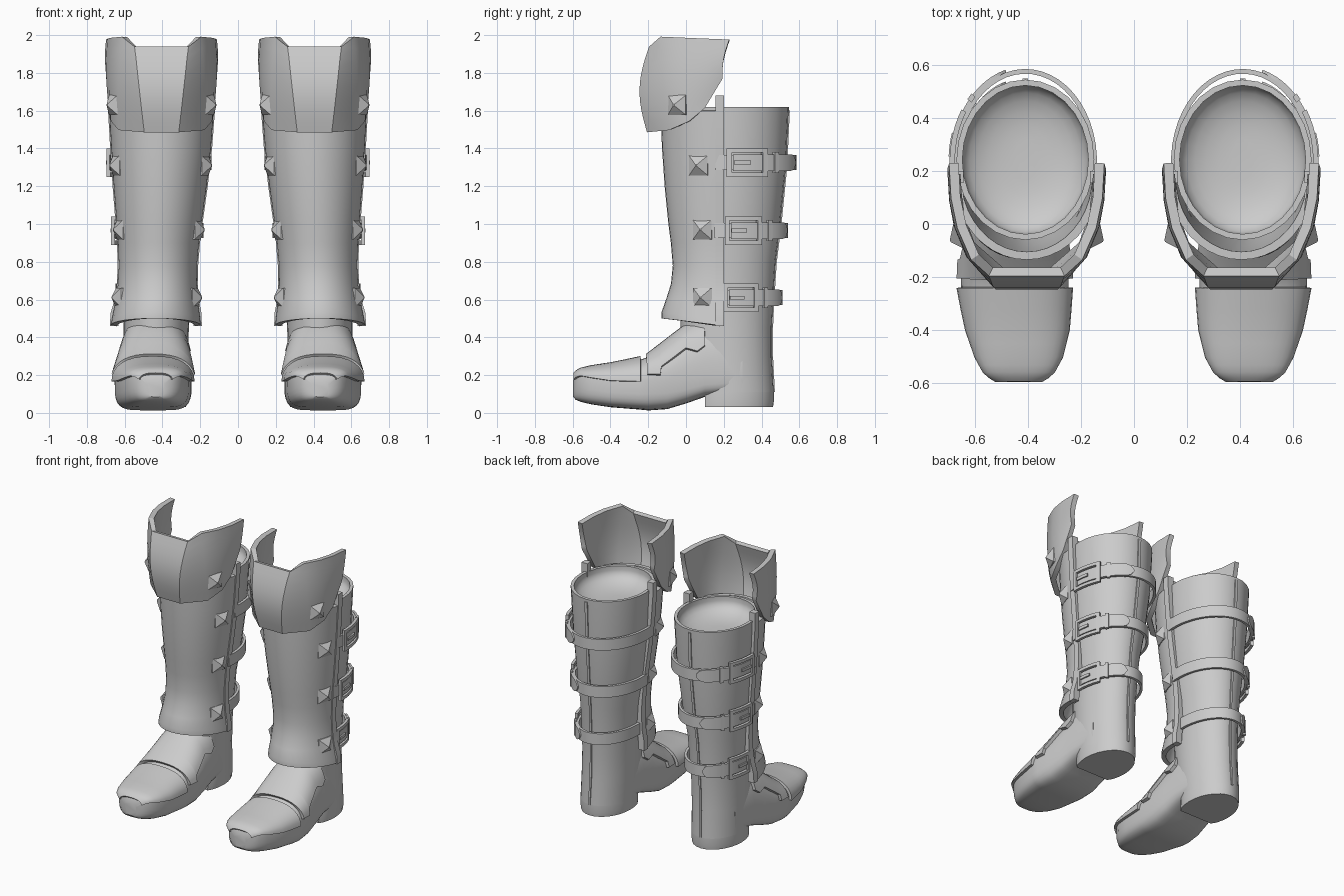
import bpy, bmesh, math
from mathutils import Vector
from math import sin, cos, pi, asin

if "Cube" in bpy.data.objects:
    bpy.data.objects.remove(bpy.data.objects["Cube"])

grey = bpy.data.materials.new("plain grey")
grey.diffuse_color = (0.6, 0.6, 0.6, 1)
grey.use_nodes = True
grey.node_tree.nodes["Principled BSDF"].inputs["Base Color"].default_value = grey.diffuse_color


def table(rows, k):
    """Linear lookup of the columns after the first in a sorted table."""
    if k <= rows[0][0]:
        return rows[0][1:]
    for a, b in zip(rows, rows[1:]):
        if k <= b[0]:
            t = (k - a[0]) / (b[0] - a[0])
            return [p + (q - p) * t for p, q in zip(a[1:], b[1:])]
    return rows[-1][1:]


def finish(name, bm, thick=0):
    bmesh.ops.recalc_face_normals(bm, faces=bm.faces)
    me = bpy.data.meshes.new(name)
    bm.to_mesh(me)
    bm.free()
    me.materials.append(grey)
    ob = bpy.data.objects.new(name, me)
    bpy.context.collection.objects.link(ob)
    if thick:
        s = ob.modifiers.new("thickness", 'SOLIDIFY')
        s.thickness, s.offset = thick, 0
    ob.modifiers.new("pair", 'MIRROR')   # the other boot


def skin(bm, rings, closed=True, caps=(False, False)):
    vs = [[bm.verts.new(p) for p in r] for r in rings]
    n = len(vs[0])
    for a, b in zip(vs, vs[1:]):
        for i in range(n if closed else n - 1):
            j = (i + 1) % n
            bm.faces.new((a[i], a[j], b[j], b[i]))
    for ring, cap in ((vs[0], caps[0]), (vs[-1], caps[1])):
        if cap:
            bm.faces.new(ring)


def loft(name, rings, closed=True, caps=(False, False), thick=0):
    bm = bmesh.new()
    skin(bm, rings, closed, caps)
    finish(name, bm, thick)


# Leg: z, left x, right x, front y, back y
LEG = [(0.11, .272, .608, .0, .465), (.3, .265, .607, -.02, .455), (.45, .26, .605, -.03, .455),
       (.6, .25, .607, -.03, .462), (.8, .235, .615, -.03, .475), (1.0, .2, .635, -.05, .50),
       (1.3, .165, .655, -.06, .53), (1.62, .15, .67, -.06, .545)]


def on_leg(a, z, off=0.0):
    xl, xr, yf, yb = table(LEG, z)
    return Vector(((xl + xr) / 2 + ((xr - xl) / 2 + off) * cos(a),
                   (yf + yb) / 2 + ((yb - yf) / 2 + off) * sin(a), z))


N = 28


def leg_ring(z, off=0.0, dz=0.0):
    return [on_leg(2 * pi * i / N, z, off) + Vector((0, 0, dz)) for i in range(N)]


# Leg with its rim and the shallow hollow that closes the top
loft("leg", [leg_ring(r[0]) for r in LEG] + [leg_ring(1.62, -.022)] +
     [leg_ring(1.62, -.022 - .2 * (1 - cos(t * pi / 12)), -.03 - .09 * sin(t * pi / 12))
      for t in range(7)], caps=(True, True))


# Curved box lying on the leg; half(t) gives its half height along its length
def patch(bm, a0, a1, zc, low, high, off, thick, steps=4, half=lambda t: 1, slack=0.0):
    rings = []
    for i in range(steps + 1):
        t = i / steps
        a = a0 + (a1 - a0) * t
        r = []
        for h, o in ((low, off), (high, off), (high, off + thick), (low, off + thick)):
            p = on_leg(a, zc, o)
            p.z += h * half(t)
            p.y += slack * max(0, sin(a))
            r.append(p)
        rings.append(r)
    skin(bm, rings, caps=(True, True))


# Straps, buckles and strap ends
straps, buckles, tongues = bmesh.new(), bmesh.new(), bmesh.new()
for z, sl in ((1.325, .03), (.965, .02), (.61, .025)):
    patch(straps, -.25, pi + .2, z, -.04, .04, .006, .018, 28, slack=sl)
    o = .02
    patch(buckles, -.06, .02, z, -.075, .075, o, .02, 1, slack=sl)
    patch(buckles, .49, .57, z, -.075, .075, o, .02, 1, slack=sl)
    for s in (-1, 1):
        patch(buckles, .02, .49, z, s * .064 - .011, s * .064 + .011, o, .02, slack=sl)
    patch(buckles, .05, .3, z, -.01, .01, o, .024, slack=sl)
    patch(buckles, .7, .78, z, -.055, .055, o, .02, 1, slack=sl)
    patch(tongues, .04, 1.3, z, -.044, .044, o, .014, 16,
          lambda t: 1 if t < .82 else max(.15, math.sqrt(max(0, 1 - ((t - .82) / .18) ** 2))), sl)
finish("strap", straps)
finish("buckle", buckles)
finish("strap_end", tongues)

# Back seam
loft("back_seam", [[on_leg(pi / 2 + da, z, o) for da, o in
                    ((-.04, -.01), (.04, -.01), (.04, .006), (-.04, .006))]
                   for z in (.11, .3, .45, .6, .8, 1.0, 1.3, 1.6)], caps=(True, True))


# Heel
def heel_ring(z, s):
    return [(.44 + .168 * s * cos(a), max(.1, .2325 + .2325 * s * sin(a)), z)
            for a in (2 * pi * i / N for i in range(N))]


loft("heel", [heel_ring(.03, .98), heel_ring(.06, 1), heel_ring(.11, 1)], caps=(True, True))

# Foot: y, centre x, half width, bottom z, widest z, top z
FOOT = [(-.597, .435, .045, .085, .15, .175), (-.585, .435, .085, .07, .185, .205),
        (-.555, .435, .12, .058, .195, .222), (-.5, .435, .15, .045, .185, .235),
        (-.4, .44, .18, .03, .17, .25),
        (-.25, .45, .202, .018, .165, .28), (-.2, .45, .203, .013, .17, .295),
        (-.1, .445, .2, .02, .17, .375), (0, .442, .19, .05, .18, .45),
        (.1, .44, .18, .085, .2, .5), (.2, .44, .172, .1, .2, .5), (.3, .44, .16, .1, .2, .48)]


def foot_pt(y, a, off=0.0):
    cx, hw, zb, zm, zt = table(FOOT, y)
    c, s = cos(a), sin(a)
    x = cx + (hw + off) * math.copysign(abs(c) ** (.8 if s > 0 else .4), c)
    z = zm + (zt + off - zm) * s ** .9 if s > 0 else zm - (zm - zb) * abs(s) ** .5
    return (x, y, z)


loft("foot", [[foot_pt(r[0], 2 * pi * i / 32) for i in range(32)] for r in FOOT],
     caps=(True, True))

# Toe cap
loft("toe_cap", [[foot_pt(y, pi * i / 16, .008) for i in range(17)]
                 for y in (-.588, -.575, -.555, -.53, -.5, -.45, -.4, -.32, -.24)],
     closed=False, thick=.02)

# Instep plate with a stepped lower edge: y, edge z
steps = []
for y, low in ((-.205, .2), (-.135, .2), (-.13, .24), (-.06, .29), (0, .335), (.06, .32), (.1, .35)):
    cx, hw, zb, zm, zt = table(FOOT, y)
    a0 = asin(max(.02, (low - zm) / (zt - zm)) ** (1 / .9))
    steps.append([foot_pt(y, a0 + (pi - 2 * a0) * i / 16, .01) for i in range(17)])
loft("instep_plate", steps, closed=False, thick=.022)

# Shin guard: z, centre x, half width, front y
SHIN = [(.5, .435, .224, -.115), (.53, .434, .22, -.115), (.6, .43, .203, -.09), (.68, .427, .195, -.065),
        (.78, .424, .193, -.055), (.9, .421, .2, -.065), (1.0, .418, .21, -.078),
        (1.2, .412, .232, -.098), (1.4, .407, .25, -.112), (1.6, .405, .263, -.12)]


def shin_pt(z, a, off=0.0):
    cx, hw, yf = table(SHIN, z)
    return Vector((cx + (hw + off) * cos(a), .18 - (.18 - yf + off) * sin(a), z))


shin = []
for r in SHIN:
    ring = [shin_pt(r[0], pi * i / 20) for i in range(21)]
    if r[0] < .55:          # lower rim dips toward the back
        for p in ring:
            p.z -= .04 * (p.y + .115) / .3
    shin.append(ring)
loft("shin_guard", shin, closed=False, thick=.03)

# Upright borders of the shin guard
border = bmesh.new()
for side in (1, -1):
    rings = []
    for z in (.46, .53, .6, .68, .78, .9, 1.0, 1.2, 1.4, 1.6, 1.68):
        cx, hw, yf = table(SHIN, z)
        rings.append([(cx + side * (hw + o), y, z) for o, y in
                      ((-.025, .155), (.02, .155), (.02, .2), (-.025, .2))])
    skin(border, rings, caps=(True, True))
finish("guard_border", border)

# Knee cuff: top and bottom point of each column, half of it, rear to front
COLS = [((.275, .23, 1.975), (.268, .19, 1.77)), ((.268, .1, 1.98), (.262, .1, 1.615)),
        ((.245, -.01, 1.985), (.25, .02, 1.545)), ((.195, -.125, 1.99), (.212, -.08, 1.5)),
        ((.135, -.18, 1.935), (.085, -.19, 1.49))]
cols = COLS + [tuple((-p[0], p[1], p[2]) for p in c) for c in reversed(COLS)]
cuff = []
for i, (top, bot) in enumerate(cols):
    bulge = Vector((0, -.045, 0)) if i in (4, 5) else Vector((.01 if i < 4 else -.01, -.01, 0))
    cuff.append([Vector(bot).lerp(Vector(top), t / 8) + bulge * sin(pi * t / 8) + Vector((.405, 0, 0))
                 for t in range(9)])
loft("knee_cuff", cuff, closed=False, thick=.036)

# Pyramid studs on both sides of guard and cuff
studs = bmesh.new()


def stud(p, n):
    u = Vector((0, 0, 1)).cross(n).normalized()
    v = n.cross(u)
    rings = [[p + n * h + (u * i + v * j) * s for i, j in ((-1, -1), (1, -1), (1, 1), (-1, 1))]
             for h, s in ((-.02, .052), (.008, .052), (.045, .004))]
    skin(studs, rings, caps=(True, True))


for side in (1, -1):
    for y, z in ((.07, 1.31), (.09, .97), (.09, .61)):
        cx, hw, yf = table(SHIN, z)
        a = asin((.18 - y) / (.18 - yf))
        a = a if side > 0 else pi - a
        stud(shin_pt(z, a, .005), Vector((cos(a) / hw, -sin(a) / (.18 - yf), 0)).normalized())
    stud(Vector((.405 + side * .248, -.045, 1.63)), Vector((side * .9, -.43, 0)).normalized())
finish("stud", studs)

# Bake modifiers, then smooth with sharp edges kept
bpy.ops.object.select_all(action='SELECT')
bpy.context.view_layer.objects.active = bpy.context.selected_objects[0]
bpy.ops.object.convert(target='MESH')
bpy.ops.object.shade_smooth_by_angle(angle=math.radians(30))
